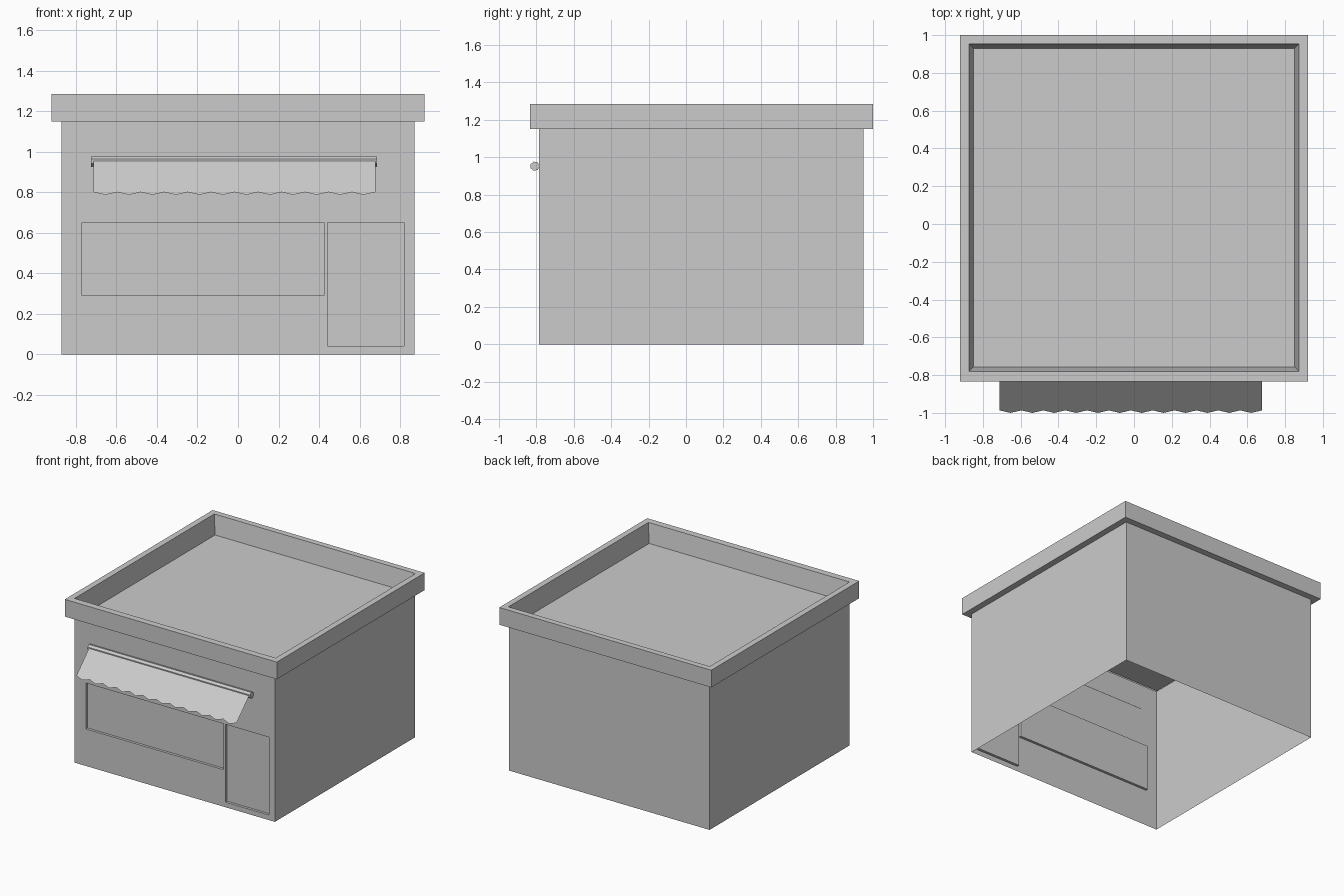
import bpy, math

if "Cube" in bpy.data.objects:
    bpy.data.objects.remove(bpy.data.objects["Cube"])

X, Y0, Y1 = 0.87, -0.785, 0.95      # wall extents
Z_WALL, Z_TOP = 1.15, 1.285


def mesh_object(name, verts, faces):
    me = bpy.data.meshes.new(name)
    me.from_pydata(verts, [], faces)
    me.update()
    ob = bpy.data.objects.new(name, me)
    bpy.context.collection.objects.link(ob)
    return ob


def ring(x, y0, y1, z):
    return [(-x, y0, z), (x, y0, z), (x, y1, z), (-x, y1, z)]


def recess_panel(name, x0, x1, z0, z1, depth=0.02):
    """Shallow tray set back into the front wall, open at the front."""
    verts = [(x, y, z) for y in (Y0, Y0 + depth)
             for x, z in ((x0, z0), (x1, z0), (x1, z1), (x0, z1))]
    faces = [(4, 5, 6, 7)] + [(i, i + 4, (i + 1) % 4 + 4, (i + 1) % 4) for i in range(4)]
    return mesh_object(name, verts, faces)


# Side and back walls, a single sheet open underneath
mesh_object("side_and_back_walls", ring(X, Y0, Y1, 0) + ring(X, Y0, Y1, Z_WALL),
            [(1, 2, 6, 5), (2, 3, 7, 6), (3, 0, 4, 7)])

# Front wall: grid of panels with the window and door cells left out
xs = [-X, -0.77, 0.425, 0.442, 0.82, X]
zs = [0, 0.04, 0.29, 0.65, Z_WALL]
openings = {(1, 2), (3, 1), (3, 2)}
n = len(xs)
mesh_object("front_wall", [(x, Y0, z) for z in zs for x in xs],
            [(j * n + i, j * n + i + 1, (j + 1) * n + i + 1, (j + 1) * n + i)
             for j in range(len(zs) - 1) for i in range(n - 1) if (i, j) not in openings])

# Recessed window and door
recess_panel("shop_window", xs[1], xs[2], zs[2], zs[3])
recess_panel("door", xs[3], xs[4], zs[1], zs[3])

# Cornice and sunken roof: rings from the wall top outward, up, over and down
rings = [ring(X, Y0, Y1, Z_WALL),
         ring(0.92, -0.833, 1.0, Z_WALL),
         ring(0.92, -0.833, 1.0, Z_TOP),
         ring(0.873, -0.78, 0.953, Z_TOP),
         ring(0.85, -0.757, 0.93, 1.135)]
faces = [(4 * r + i, 4 * r + (i + 1) % 4, 4 * r + 4 + (i + 1) % 4, 4 * r + 4 + i)
         for r in range(len(rings) - 1) for i in range(4)]
faces.append((16, 17, 18, 19))
mesh_object("cornice_and_roof", [v for r in rings for v in r], faces)

# Awning roller
bpy.ops.mesh.primitive_cylinder_add(vertices=7, radius=0.025, depth=1.41,
                                    location=(-0.02, -0.808, 0.952),
                                    rotation=(0, math.pi / 2, 0))
bpy.context.object.name = "awning_roller"

# Awning: thin sloping sheet with a zigzag lower edge
steps = 24
verts = []
for i in range(steps + 1):
    x = -0.712 + 1.39 * i / steps
    drop = 1.0 if i % 2 else 0.93
    verts += [(x, -0.81, 0.975), (x, -0.81 - 0.19 * drop, 0.975 - 0.188 * drop)]
mesh_object("awning", verts,
            [(2 * i, 2 * i + 1, 2 * i + 3, 2 * i + 2) for i in range(steps)])
